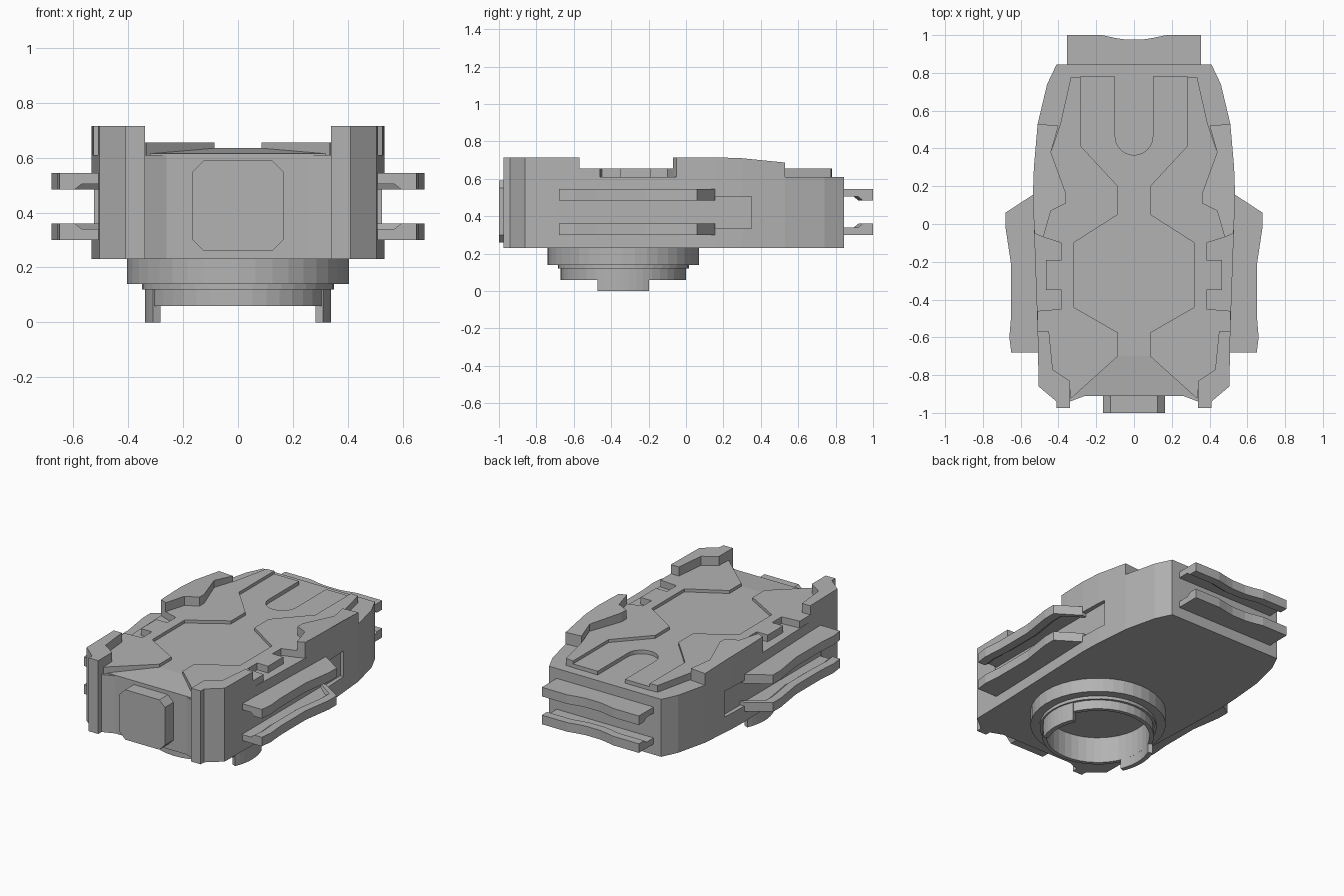
import bpy, bmesh, math
from mathutils import Vector

if "Cube" in bpy.data.objects:
    bpy.data.objects.remove(bpy.data.objects["Cube"], do_unlink=True)

GREY = (0.45, 0.45, 0.45, 1)
mat = bpy.data.materials.new("plain grey")
mat.use_nodes = True
mat.diffuse_color = GREY
bsdf = mat.node_tree.nodes["Principled BSDF"]
bsdf.inputs["Base Color"].default_value = GREY
bsdf.inputs["Roughness"].default_value = 0.7


def finish(name, bm):
    bmesh.ops.recalc_face_normals(bm, faces=bm.faces)
    mesh = bpy.data.meshes.new(name)
    bm.to_mesh(mesh)
    bm.free()
    mesh.materials.append(mat)
    ob = bpy.data.objects.new(name, mesh)
    bpy.context.collection.objects.link(ob)
    return ob


def loft(name, rings, closed=False):
    """Skin equal rings of points; cap the ends unless the loop closes."""
    bm = bmesh.new()
    rows = [[bm.verts.new(p) for p in ring] for ring in rings]
    n = len(rows[0])
    pairs = list(zip(rows, rows[1:])) + ([(rows[-1], rows[0])] if closed else [])
    for a, b in pairs:
        for i in range(n):
            j = (i + 1) % n
            bm.faces.new((a[i], a[j], b[j], b[i]))
    if not closed:
        bm.faces.new(rows[0])
        bm.faces.new(rows[-1])
    return finish(name, bm)


def prism(name, pts, z0, top):
    """Extrude a plan outline; top is a height or a function of y."""
    height = top if callable(top) else (lambda y: top)
    return loft(name, [[(x, y, z0) for x, y in pts],
                       [(x, y, height(y)) for x, y in pts]])


def mirrored(half):
    return half + [(-x, y) for x, y in reversed(half) if x > 0]


def pair(name, pts, z0, top):
    for side, s in (("left", 1), ("right", -1)):
        prism(f"{side}_{name}", [(s * x, y) for x, y in pts], z0, top)


# Main hull with front corner pillars
flank = [(.53, 0), (.535, .16), (.53, .3), (.51, .53)]
hull = prism("hull", mirrored(
    [(.26, -.91), (.34, -.94), (.34, -.975), (.41, -.975), (.41, -.94),
     (.505, -.86), (.51, -.57)] + flank + [(.46, .74), (.41, .845)]), .23, .61)

# Recesses between the side fins
for s in (1, -1):
    cutter = prism("recess_cutter", [(s * x, y) for x, y in
                   [(.505, -.69), (.7, -.69), (.7, .35), (.505, .35)]], .335, .505)
    mod = hull.modifiers.new("recess", "BOOLEAN")
    mod.operation, mod.solver, mod.object = "DIFFERENCE", "EXACT", cutter
    bpy.context.view_layer.objects.active = hull
    bpy.ops.object.modifier_apply(modifier=mod.name)
    bpy.data.objects.remove(cutter, do_unlink=True)

# Sunken centre channel with a round-ended slot at the back
channel = [(.085, -.7), (.085, -.575), (.32, -.44), (.32, -.1),
           (.085, .05), (.085, .2), (.28, .41), (.28, .78)]
slot = [(.1 * math.cos(a), .465 - .1 * math.sin(a))
        for a in (math.pi / 2 * i / 6 for i in range(6))]
prism("channel_floor", mirrored(channel + [(.1, .78)] + slot + [(0, .365)]), .6, .635)
prism("front_ramp", mirrored([(.335, -.91), (.085, -.7)]), .6,
      lambda y: .635 if y > -.8 else .615)

# Raised deck panels with notched outer edges
pair("deck_panel", channel + [
    (.335, .775), (.39, .53), (.44, .38), (.36, .16), (.36, .11), (.44, .07),
    (.48, -.07), (.385, -.1), (.385, -.19), (.465, -.19), (.465, -.35),
    (.385, -.35), (.385, -.45), (.51, -.46), (.51, -.57), (.455, -.57),
    (.43, -.78), (.34, -.83), (.335, -.925)], .6, .655)

# Tall corner and shoulder blocks
pair("front_corner_block", [
    (.34, -.975), (.41, -.975), (.41, -.94), (.505, -.86), (.51, -.57),
    (.45, -.57), (.43, -.77), (.34, -.83)], .61, .715)
pair("shoulder_block", [(.48, -.07), (.527, -.05)] + flank + [
    (.4, .52), (.44, .38), (.36, .16), (.36, .11), (.44, .07)], .61,
    lambda y: .715 - max(0, y - .25) * .1)

# Front hatch with cut corners
w, c, lo, hi = .165, .04, .26, .59
hatch = [(-w, lo + c), (-w + c, lo), (w - c, lo), (w, lo + c),
         (w, hi - c), (w - c, hi), (c - w, hi), (-w, hi - c)]
loft("front_hatch", [[(x, y, z) for x, z in hatch] for y in (-1, -.9)])


# Lipped fins on both sides and the back
def fin(name, path, root, place):
    for level, flip in (("upper", 1), ("lower", -1)):
        rings = []
        for along, out in path:
            section = [(root, .122), (out, .122), (out, .062),
                       (max(root, out - .055), .062),
                       (max(root, out - .08), .082), (root, .082)]
            rings.append([place(along, o, .4225 + flip * h) for o, h in section])
        loft(f"{level}_{name}", rings)


side_path = [(-.68, .65), (-.6, .66), (-.48, .65), (-.22, .65), (-.1, .668),
             (-.02, .68), (.06, .68), (.155, .535)]
for side, s in (("left", 1), ("right", -1)):
    fin(f"{side}_fin", side_path, .49, lambda a, o, z: Vector((s * o, a, z)))
back_half = [(.355, 1), (.17, 1), (.1, .985), (.05, .977)]
back_path = back_half + [(-x, y) for x, y in reversed(back_half)]
fin("back_fin", back_path, .83, lambda a, o, z: Vector((a, o, z)))


# Mounting ring underneath, turned from a stepped profile
def arc_point(r, z, a):
    return (r * math.cos(a), -.335 + r * math.sin(a), z)


profile = [(.31, .24), (.405, .24), (.405, .14), (.35, .14),
           (.35, .12), (.335, .12), (.335, .06), (.31, .06)]
loft("mounting_ring", [[arc_point(r, z, math.tau * i / 40) for r, z in profile]
                       for i in range(40)], closed=True)

# Curved locking tabs
tab = [(.31, 0), (.34, 0), (.34, .12), (.31, .12)]
for side, mid in (("left", 0), ("right", math.pi)):
    loft(f"{side}_locking_tab", [[arc_point(r, z, mid + math.radians(6 * k))
                                  for r, z in tab] for k in range(-4, 5)])
